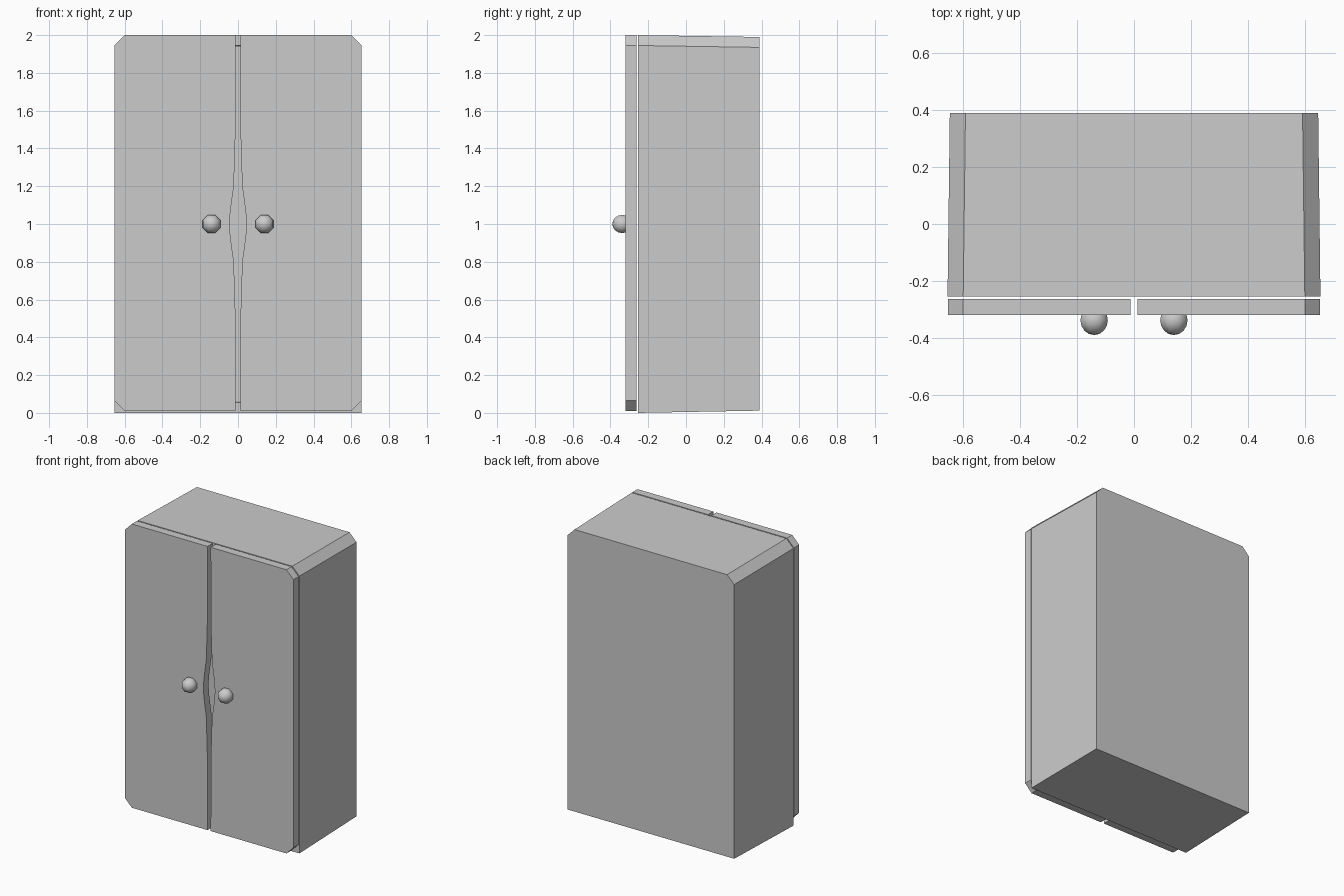
import bpy, bmesh, math
from mathutils import Matrix

if "Cube" in bpy.data.objects:
    bpy.data.objects.remove(bpy.data.objects["Cube"])


def make_object(name, bm):
    bmesh.ops.recalc_face_normals(bm, faces=bm.faces)
    mesh = bpy.data.meshes.new(name)
    bm.to_mesh(mesh)
    bm.free()
    ob = bpy.data.objects.new(name, mesh)
    bpy.context.collection.objects.link(ob)
    return ob


def bridge(bm, a, b):
    for i in range(len(a)):
        j = (i + 1) % len(a)
        bm.faces.new((a[i], a[j], b[j], b[i]))


def cabinet_loop(bm, w, z0, z1, y, cx=0.055, cz=0.055):
    # square bottom corners, clipped top corners
    pts = [(-w, z0), (w, z0), (w, z1 - cz), (w - cx, z1),
           (-w + cx, z1), (-w, z1 - cz)]
    return [bm.verts.new((x, y, z)) for x, z in pts]


# Hollow cabinet body, tapering slightly to the back
bm = bmesh.new()
back = cabinet_loop(bm, 0.647, 0.012, 1.99, 0.39)
front = cabinet_loop(bm, 0.655, 0.0, 2.0, -0.255)
rim = cabinet_loop(bm, 0.60, 0.055, 1.945, -0.255, 0.03, 0.03)
inside = cabinet_loop(bm, 0.595, 0.06, 1.94, 0.34, 0.03, 0.03)
bridge(bm, back, front)
bridge(bm, front, rim)
bridge(bm, rim, inside)
bm.faces.new(back)
bm.faces.new(inside)
make_object("cabinet_body", bm)

# Doors: clipped outer corners, finger notch on the inner edge
notch = [(0.0125, 0.01), (0.013, 0.5), (0.022, 0.8), (0.04, 0.93), (0.045, 1.0),
         (0.04, 1.07), (0.022, 1.2), (0.013, 1.5), (0.0125, 2.0)]
outline = notch + [(0.6, 2.0), (0.654, 1.945), (0.654, 0.065), (0.6, 0.01)]

for side, s in (("left", -1), ("right", 1)):
    bm = bmesh.new()
    a = [bm.verts.new((s * x, -0.32, z)) for x, z in outline]
    b = [bm.verts.new((s * x, -0.263, z)) for x, z in outline]
    bridge(bm, a, b)
    bm.faces.new(a)
    bm.faces.new(b)
    make_object(side + "_door", bm)

    # Low-poly round knob
    bm = bmesh.new()
    turn = (Matrix.Translation((s * 0.14, -0.338, 1.0))
            @ Matrix.Rotation(math.pi / 2, 4, 'X')
            @ Matrix.Rotation(math.pi / 8, 4, 'Z'))
    bmesh.ops.create_uvsphere(bm, u_segments=8, v_segments=8, radius=0.052, matrix=turn)
    for f in bm.faces:
        f.smooth = True
    make_object(side + "_knob", bm)
